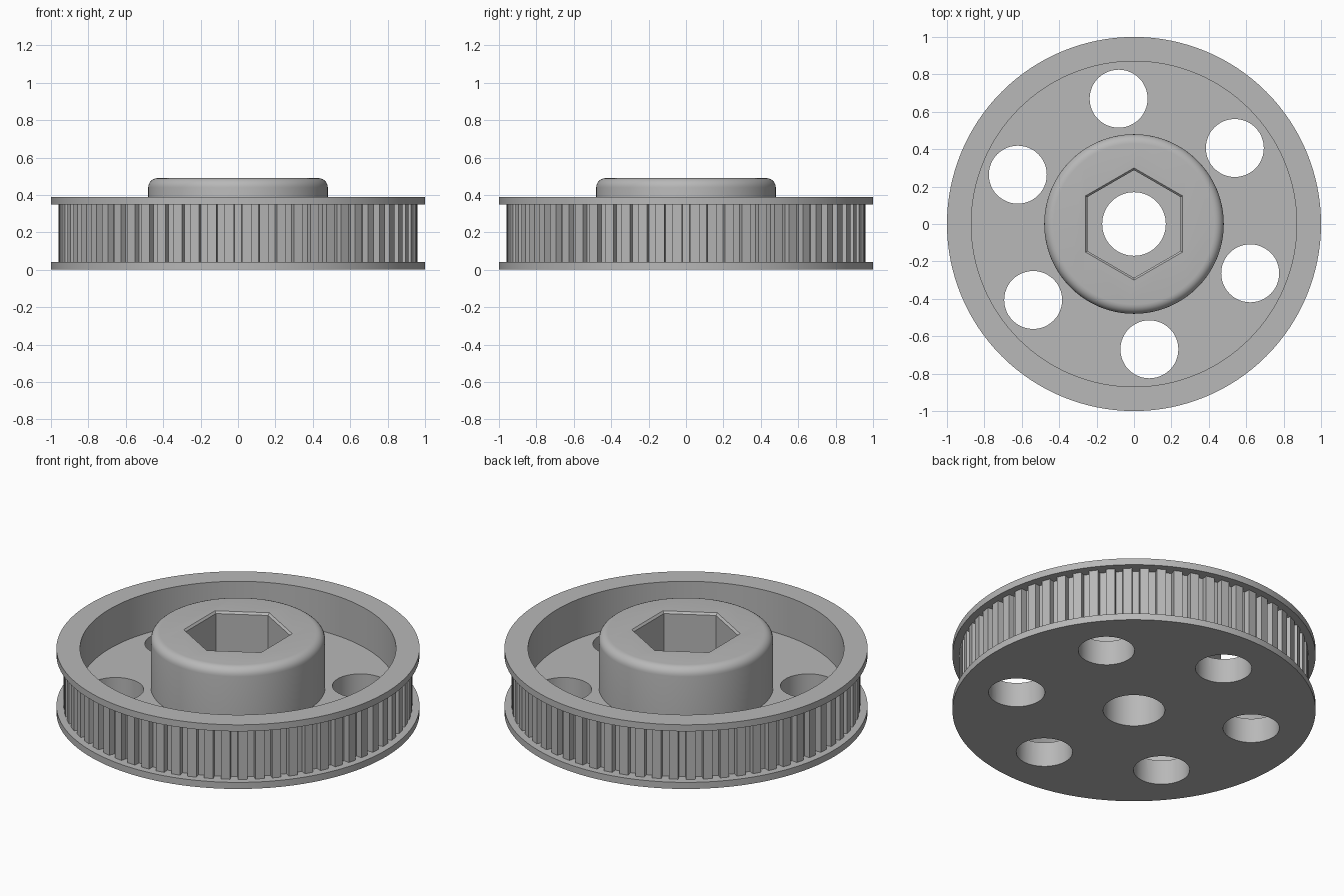
import bpy
import bmesh
from math import sin, cos, pi, radians

cube = bpy.data.objects.get("Cube")
if cube:
    bpy.data.objects.remove(cube, do_unlink=True)

GREY = (0.48, 0.48, 0.48, 1)
metal = bpy.data.materials.new("plain grey")
metal.use_nodes = True
metal.diffuse_color = GREY
metal.node_tree.nodes["Principled BSDF"].inputs["Base Color"].default_value = GREY


def finish(name, bm):
    bmesh.ops.recalc_face_normals(bm, faces=bm.faces)
    mesh = bpy.data.meshes.new(name)
    bm.to_mesh(mesh)
    bm.free()
    mesh.materials.append(metal)
    ob = bpy.data.objects.new(name, mesh)
    bpy.context.collection.objects.link(ob)
    return ob


def lathe(name, profile, sides, phase=0.0, centre=(0, 0)):
    """Stack of (radius, height) rings, joined and capped at both ends."""
    bm = bmesh.new()
    rings = []
    for r, z in profile:
        angles = [phase + 2 * pi * i / sides for i in range(sides)]
        rings.append([bm.verts.new((centre[0] + r * cos(a), centre[1] + r * sin(a), z))
                      for a in angles])
    for low, high in zip(rings, rings[1:]):
        for i in range(sides):
            j = (i + 1) % sides
            bm.faces.new((low[i], low[j], high[j], high[i]))
    bm.faces.new(rings[0])
    bm.faces.new(rings[-1])
    return finish(name, bm)


def cut(target, cutter):
    mod = target.modifiers.new("cut", 'BOOLEAN')
    mod.operation = 'DIFFERENCE'
    mod.solver = 'EXACT'
    mod.object = cutter
    bpy.context.view_layer.objects.active = target
    bpy.ops.object.modifier_apply(modifier=mod.name)
    bpy.data.objects.remove(cutter, do_unlink=True)


# Wheel body: two flanges, recessed web and rounded hub in one profile
ROOT, TIP, HUB, FILLET, TOP = 0.925, 0.96, 0.48, 0.05, 0.49
profile = [(1, 0), (1, 0.04), (ROOT, 0.04), (ROOT, 0.35), (1, 0.35), (1, 0.39),
           (0.87, 0.39), (0.87, 0.15), (HUB, 0.15)]
for k in range(7):
    a = k / 6 * pi / 2
    profile.append((HUB - FILLET + FILLET * cos(a), TOP - FILLET + FILLET * sin(a)))
wheel = lathe("wheel_body", profile, 128)

# Six round holes through the web
for k in range(6):
    a = radians(37 + 60 * k)
    cut(wheel, lathe("web_hole", [(0.155, -0.1), (0.155, 0.3)], 48,
                     centre=(0.675 * cos(a), 0.675 * sin(a))))

# Centre bore and chamfered hexagonal socket
cut(wheel, lathe("bore", [(0.17, -0.1), (0.17, 0.3)], 64))
cut(wheel, lathe("hex_socket", [(0.288, 0.21), (0.288, TOP - 0.012), (0.3, TOP), (0.3, 0.6)],
                 6, phase=pi / 2))

# Belt teeth around the rim, sunk slightly into rim and flanges
TEETH = 64
bm = bmesh.new()
for k in range(TEETH):
    a = 2 * pi * (k + 0.5) / TEETH
    outline = [(0.9, -0.029), (TIP, -0.025), (TIP, 0.025), (0.9, 0.029)]
    ends = [[bm.verts.new((r * cos(a) - t * sin(a), r * sin(a) + t * cos(a), z))
             for r, t in outline] for z in (0.03, 0.36)]
    for i in range(4):
        j = (i + 1) % 4
        bm.faces.new((ends[0][i], ends[0][j], ends[1][j], ends[1][i]))
    for end in ends:
        bm.faces.new(end)
finish("belt_teeth", bm)

# Smooth the round surfaces, keeping edges sharp
bpy.ops.object.select_all(action='DESELECT')
wheel.select_set(True)
bpy.context.view_layer.objects.active = wheel
bpy.ops.object.shade_smooth_by_angle(angle=radians(30))
